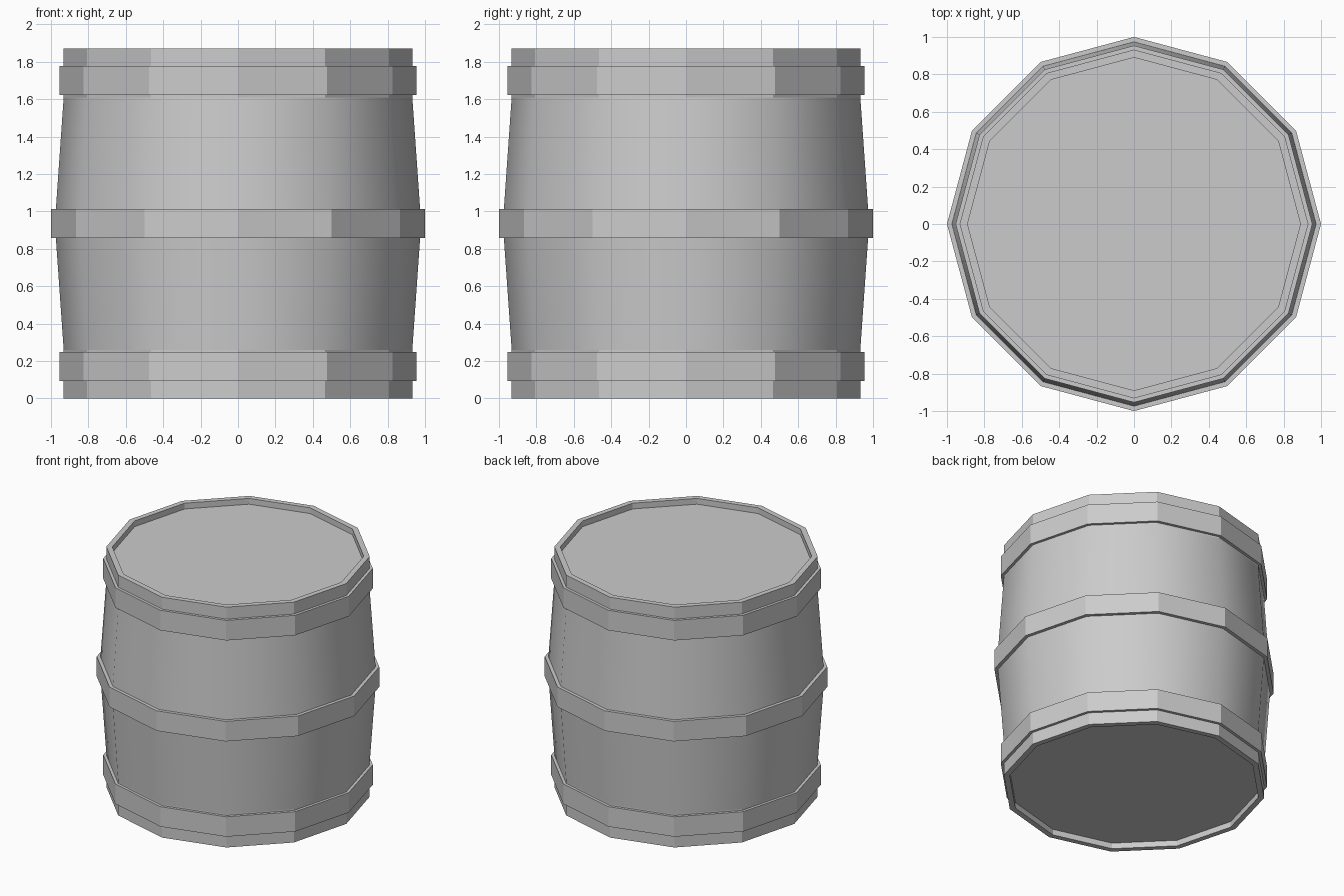
import bpy, bmesh
from math import cos, sin, pi

if "Cube" in bpy.data.objects:
    bpy.data.objects.remove(bpy.data.objects["Cube"])

SIDES = 12


def lathe(name, profile, closed=False, smooth=()):
    """Spin (radius, z) points into a 12-sided solid; ends are capped unless closed."""
    bm = bmesh.new()
    rings = [[bm.verts.new((r * cos(2 * pi * k / SIDES), r * sin(2 * pi * k / SIDES), z))
              for k in range(SIDES)] for r, z in profile]
    count = len(rings) if closed else len(rings) - 1
    for i in range(count):
        a, b = rings[i], rings[(i + 1) % len(rings)]
        for k in range(SIDES):
            n = (k + 1) % SIDES
            face = bm.faces.new((a[k], a[n], b[n], b[k]))
            face.smooth = i in smooth
    if not closed:
        bm.faces.new(rings[0])
        bm.faces.new(rings[-1])
    bmesh.ops.recalc_face_normals(bm, faces=bm.faces)
    mesh = bpy.data.meshes.new(name)
    bm.to_mesh(mesh)
    bm.free()
    obj = bpy.data.objects.new(name, mesh)
    bpy.context.collection.objects.link(obj)
    return obj


H = 1.87      # total height
RIM = 0.932   # rim radius
BULGE = 0.974  # widest stave radius
LID = 0.89    # radius of the recessed ends
DEPTH = 0.045  # recess depth

# Barrel body: recessed ends, flat rims, smooth bulging staves
lathe("barrel_body", [
    (LID, DEPTH), (LID, 0), (RIM, 0), (RIM, 0.26), (BULGE, 0.86),
    (BULGE, 1.01), (RIM, 1.61), (RIM, H), (LID, H), (LID, H - DEPTH),
], smooth=(3, 5))

# Hoops around the body
for name, outer, inner, z0, z1 in (
        ("bottom_hoop", 0.954, RIM, 0.094, 0.249),
        ("middle_hoop", 1.0, BULGE, 0.857, 1.013),
        ("top_hoop", 0.954, RIM, 1.621, 1.777)):
    inner -= 0.005
    lathe(name, [(inner, z0), (outer, z0), (outer, z1), (inner, z1)], closed=True)
